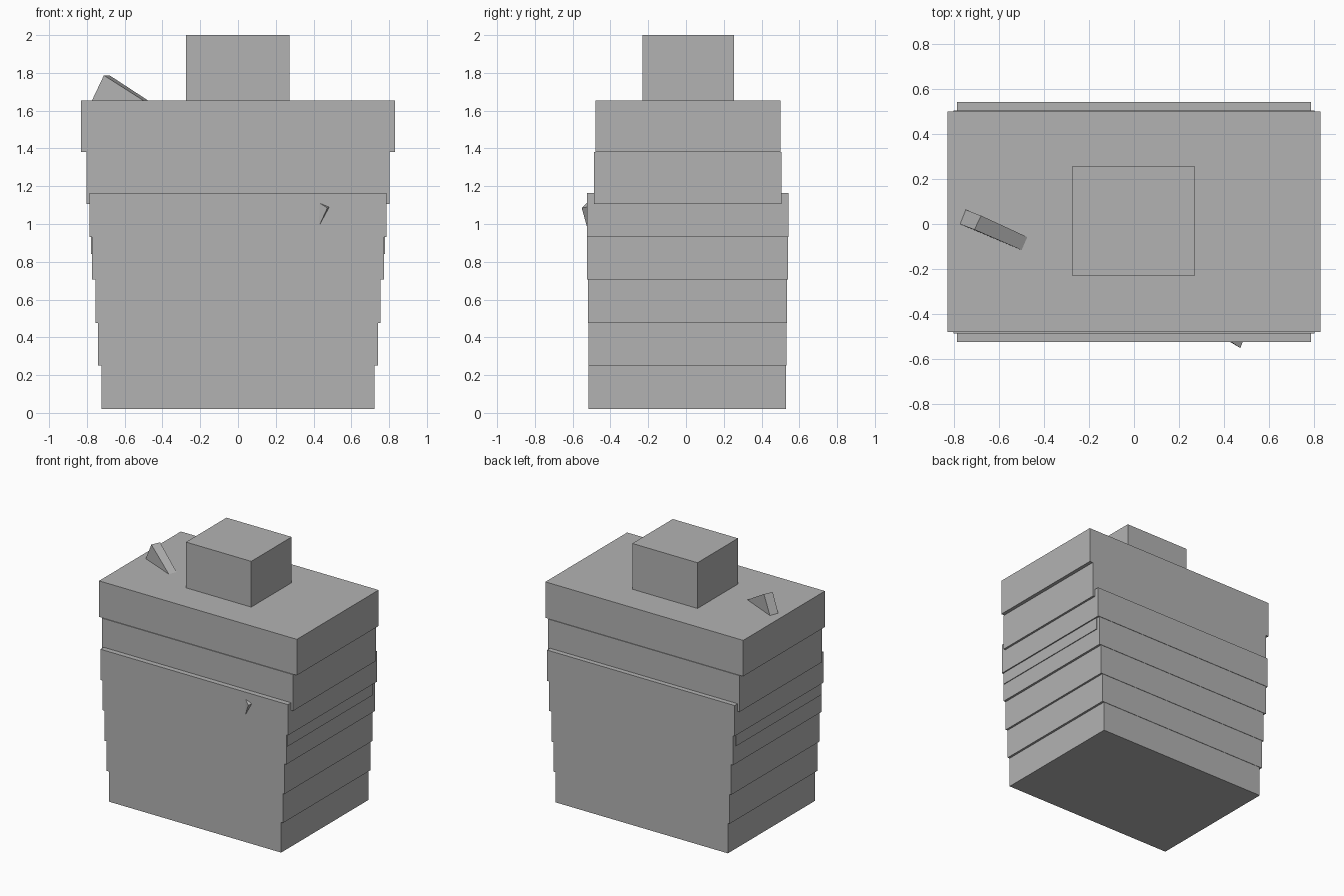
import bpy

grey = bpy.data.materials.new("plain grey")
grey.diffuse_color = (0.45, 0.45, 0.45, 1)


def mesh_part(name, verts, faces):
    mesh = bpy.data.meshes.new(name)
    mesh.from_pydata(verts, [], faces)
    mesh.materials.append(grey)
    obj = bpy.data.objects.new(name, mesh)
    bpy.context.collection.objects.link(obj)
    return obj


def box(name, x0, x1, y0, y1, z0, z1):
    verts = [(x, y, z) for z in (z0, z1) for x, y in ((x0, y0), (x1, y0), (x1, y1), (x0, y1))]
    faces = [(3, 2, 1, 0), (4, 5, 6, 7)]
    faces += [(i, (i + 1) % 4, (i + 1) % 4 + 4, i + 4) for i in range(4)]
    return mesh_part(name, verts, faces)


# Tapered lower body: stacked slabs, each a little wider than the one below
slabs = [
    (0.723, -0.515, 0.530, 0.02, 0.25),
    (0.740, -0.517, 0.533, 0.25, 0.475),
    (0.755, -0.520, 0.536, 0.475, 0.705),
    (0.772, -0.523, 0.539, 0.705, 0.93),
    (0.787, -0.525, 0.542, 0.93, 1.163),
]
for i, (w, y0, y1, z0, z1) in enumerate(slabs):
    box(f"body_slab_{i + 1}", -w, w, y0, y1, z0, z1)

# Thin strips along both sides of the fourth slab
box("side_strip", -0.778, 0.778, -0.515, 0.51, 0.84, 0.93)

# Upper body, shoulders and head
box("chest", -0.803, 0.803, -0.486, 0.505, 1.105, 1.38)
box("shoulders", -0.83, 0.83, -0.48, 0.50, 1.38, 1.653)
box("head", -0.275, 0.272, -0.23, 0.255, 1.653, 2.0)

# Wedge end of a tilted bar poking out of the shoulders
mesh_part("bar_end",
          [(-0.775, 0.0, 1.65), (-0.71, -0.025, 1.787), (-0.495, -0.118, 1.65),
           (-0.75, 0.064, 1.65), (-0.68, 0.037, 1.787), (-0.47, -0.06, 1.65)],
          [(0, 2, 1), (3, 4, 5), (0, 1, 4, 3), (1, 2, 5, 4), (0, 3, 5, 2)])

# Corner of the same bar breaking through the front
mesh_part("bar_tip",
          [(0.473, -0.552, 1.085), (0.425, -0.52, 1.115), (0.485, -0.52, 1.09), (0.42, -0.52, 0.97)],
          [(0, 2, 1), (0, 3, 2), (0, 1, 3), (1, 2, 3)])
